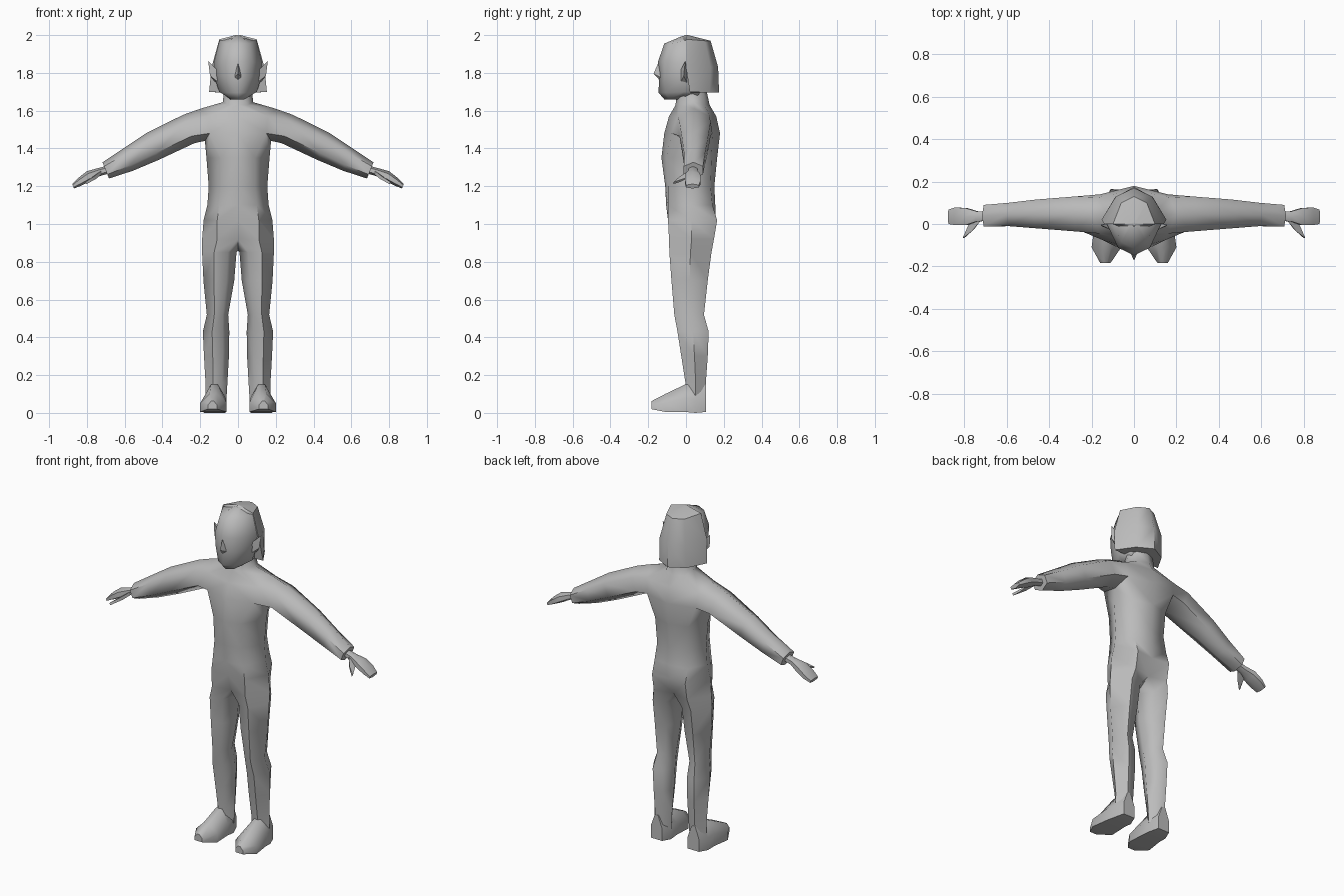
import bpy, bmesh, math
from mathutils import Vector

grey = bpy.data.materials.new("plain grey")
grey.diffuse_color = (0.5, 0.5, 0.5, 1)


def bridge(bm, a, b, closed=True):
    n = len(a)
    for i in range(n if closed else n - 1):
        j = (i + 1) % n
        bm.faces.new((a[i], a[j], b[j], b[i]))


def verts(bm, pts):
    return [bm.verts.new(p) for p in pts]


def finish(bm, name, angle=60):
    """Mirror the half across x = 0 and make the object."""
    bmesh.ops.mirror(bm, geom=bm.verts[:] + bm.edges[:] + bm.faces[:],
                     axis='X', merge_dist=0.0005)
    bmesh.ops.remove_doubles(bm, verts=bm.verts[:], dist=0.0003)
    bmesh.ops.recalc_face_normals(bm, faces=bm.faces[:])
    for f in bm.faces:
        f.smooth = True
    me = bpy.data.meshes.new(name)
    bm.to_mesh(me)
    bm.free()
    me.set_sharp_from_angle(angle=math.radians(angle))
    me.materials.append(grey)
    ob = bpy.data.objects.new(name, me)
    bpy.context.collection.objects.link(ob)


def half_ring(z, zs, fc, fx, fy, sx, sy, bx, by, bc):
    """Half cross-section: front centre, front, side, back, back centre."""
    return [(0, fc, z), (fx, fy, z), (sx, sy, zs), (bx, by, z), (0, bc, z)]


def leg_ring(z, xi, xo, yf, yb):
    w, d = xo - xi, yb - yf
    return [(xi + .25 * w, yf + .08 * d, z), (xi + .65 * w, yf, z),
            (xo, yf + .5 * d, z), (xi + .65 * w, yb, z),
            (xi + .25 * w, yb - .08 * d, z), (xi, yf + .5 * d, z)]


def arm_ring(x, z, h, yf, yb):
    """Six-sided section, tilted to follow the sloping arm."""
    m = (yf + yb) / 2
    return [(x + .4 * h * u, y, z + h * u) for u, y in
            ((-.5, yf), (-1, m), (-.5, yb), (.5, yb), (1, m), (.5, yf))]


def tube(bm, rings, start=None, cap_start=False):
    prev = start
    for pts in rings:
        cur = verts(bm, pts)
        if prev:
            bridge(bm, prev, cur)
        elif cap_start:
            bm.faces.new(cur)
        prev = cur
    bm.faces.new(prev)


def half_loft(name, rows, angle=60):
    bm = bmesh.new()
    rings = [verts(bm, half_ring(*r)) for r in rows]
    for a, b in zip(rings, rings[1:]):
        bridge(bm, a, b, False)
    bm.faces.new(rings[0])
    bm.faces.new(rings[-1])
    finish(bm, name, angle)


def hull(name, pts):
    bm = bmesh.new()
    verts(bm, pts)
    bmesh.ops.convex_hull(bm, input=bm.verts[:])
    finish(bm, name, 40)


# Body: neck, torso, arms and legs in one skin
bm = bmesh.new()
torso = [
    (1.70, 1.70, -.05, .05, -.03, .075, .03, .055, .09, .11),
    (1.63, 1.645, -.055, .05, -.035, .08, .04, .06, .10, .125),
    (1.57, 1.61, -.09, .16, -.045, .20, .045, .17, .125, .16),
    (1.48, 1.44, -.115, .15, -.075, .175, .045, .16, .14, .18),
    (1.35, 1.35, -.13, .09, -.105, .167, .03, .11, .135, .165),
    (1.20, 1.20, -.11, .09, -.095, .155, .03, .10, .13, .15),
    (1.10, 1.10, -.105, .10, -.095, .162, .03, .11, .14, .155),
    (1.02, 1.02, -.095, .11, -.095, .182, .03, .11, .165, .155),
    (.92, .92, -.07, .11, -.09, .19, .03, .11, .148, .12),
]
rings = [verts(bm, half_ring(*r)) for r in torso]
bm.faces.new(rings[0])
for i, (a, b) in enumerate(zip(rings, rings[1:])):
    if i == 2:                      # leave the armhole open
        bridge(bm, a[:2], b[:2], False)
        bridge(bm, a[3:], b[3:], False)
    else:
        bridge(bm, a, b, False)
top, low = rings[2], rings[3]
armhole = [low[1], low[2], low[3], top[3], top[2], top[1]]
tube(bm, [arm_ring(*r) for r in (
    (.26, 1.503, .075, -.035, .13), (.45, 1.412, .073, -.02, .115),
    (.58, 1.342, .06, -.01, .10), (.70, 1.284, .043, -.012, .09))], armhole)
crotch = bm.verts.new((0, .03, .86))
tube(bm, [leg_ring(*r) for r in (
    (.85, .008, .19, -.088, .135), (.70, .02, .183, -.077, .115),
    (.52, .052, .165, -.062, .095), (.43, .046, .186, -.045, .12),
    (.30, .048, .18, -.025, .115), (.16, .056, .172, -.003, .105),
    (.06, .062, .172, .0, .10))], rings[-1] + [crotch])
finish(bm, "body")

# Shoes, lofted from heel to pointed toe
bm = bmesh.new()
tube(bm, [[(a, y, lo), (b, y, lo), (b, y, lo + .5 * (hi - lo)),
           (.65 * b + .35 * a, y, hi), (.35 * b + .65 * a, y, hi),
           (a, y, lo + .5 * (hi - lo))]
          for y, a, b, lo, hi in (
              (.105, .085, .16, .005, .15), (.05, .065, .18, 0, .15),
              (-.005, .065, .185, .005, .15), (-.11, .06, .20, .005, .10),
              (-.183, .11, .16, .02, .062))], cap_start=True)
finish(bm, "shoes", 55)

# Hands and thumbs
bm = bmesh.new()
tube(bm, [arm_ring(*r) for r in (
    (.68, 1.29, .02, .015, .06), (.74, 1.274, .02, .012, .06),
    (.79, 1.253, .026, -.005, .075), (.84, 1.222, .02, -.005, .078),
    (.873, 1.2, .012, 0, .068))], cap_start=True)
finish(bm, "hands")
hull("thumbs", [(.72, .02, 1.285), (.72, .02, 1.265), (.77, .02, 1.25),
                (.765, -.035, 1.25), (.785, -.025, 1.225), (.75, -.02, 1.24),
                (.808, -.066, 1.222), (.80, -.066, 1.212)])

# Head
half_loft("head", [
    (1.66, 1.68, -.115, .035, -.09, .065, -.02, .05, .05, .06),
    (1.695, 1.70, -.145, .055, -.11, .10, -.01, .08, .07, .09),
    (1.78, 1.78, -.143, .07, -.112, .125, 0, .09, .08, .10),
    (1.86, 1.85, -.148, .075, -.112, .128, .0, .09, .08, .10),
    (1.955, 1.97, -.115, .06, -.085, .098, 0, .06, .08, .09),
    (1.995, 1.99, -.02, .015, -.015, .025, 0, .01, .01, .01)])

# Hair covering the back of the head
half_loft("hair", [
    (1.695, 1.70, .03, .08, .025, .153, .02, .09, .125, .175),
    (1.83, 1.83, .0, .07, .0, .14, .0, .085, .13, .17),
    (1.97, 1.978, -.03, .05, -.02, .099, .0, .06, .10, .13),
    (2.0, 2.0, -.008, .006, -.005, .012, 0, .008, .006, .01)], 50)

# Nose and pointed ears
hull("nose", [(0, -.148, 1.85), (0, -.172, 1.795), (.02, -.13, 1.775),
              (0, -.143, 1.765), (.012, -.13, 1.83)])
hull("ears", [(.105, -.03, 1.81), (.11, -.025, 1.755), (.12, .005, 1.75),
              (.148, -.012, 1.785), (.158, -.004, 1.863), (.115, .005, 1.82)])
